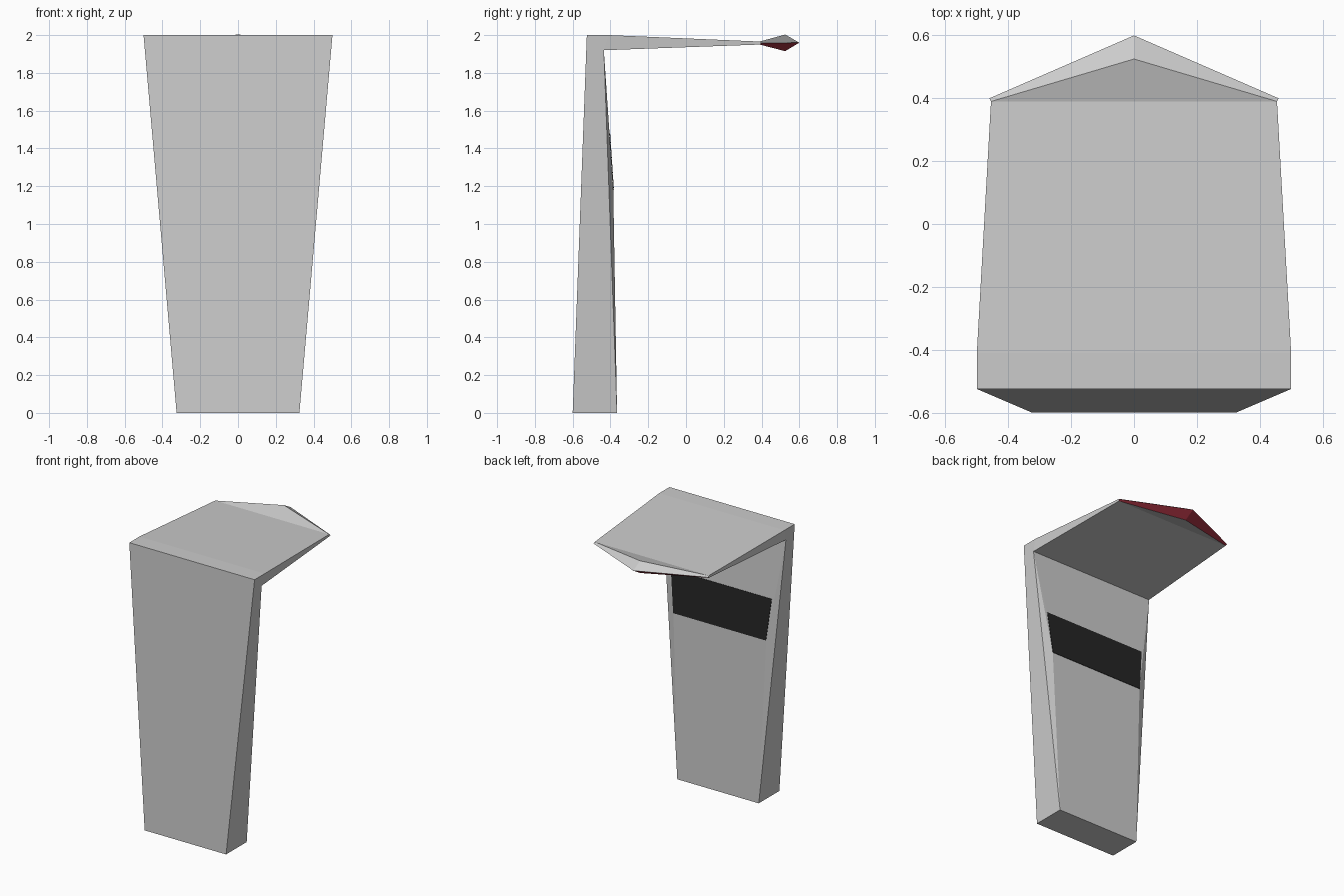
import bpy, bmesh

if "Cube" in bpy.data.objects:
    bpy.data.objects.remove(bpy.data.objects["Cube"])

# Right-hand points; lower-case letters in a face refer to the mirrored left-hand point
P = {
    "A": (.325, -.6, 0), "B": (.325, -.365, 0),              # foot
    "C": (.493, -.435, 1.92), "D": (.5, -.41, 2), "E": (.5, -.525, 2),  # head
    "S": (.37, -.385, 1.18), "R": (.402, -.405, 1.48), "T": (.22, -.435, 1.92),  # raised back
    "F": (.455, .39, 1.95), "G": (.455, .39, 1.966), "P": (.46, .40, 1.958),  # canopy corners
    "U": (0, .525, 1.915), "V": (0, .525, 2.003), "N": (0, .6, 1.96),  # canopy nose
}


def material(name, colour):
    m = bpy.data.materials.new(name)
    m.diffuse_color = (*colour, 1)
    m.use_nodes = True
    m.node_tree.nodes["Principled BSDF"].inputs["Base Color"].default_value = m.diffuse_color
    return m


def build(name, centre, paired, red, mats):
    """Make a flat-faced mesh from faces spelled as point letters; paired faces are mirrored."""
    bm = bmesh.new()
    verts = {}

    def vert(k):
        x, y, z = P[k.upper()]
        key = (x if k.isupper() else -x, y, z)
        if key not in verts:
            verts[key] = bm.verts.new(key)
        return verts[key]

    for f in centre + paired + [p.swapcase() for p in paired]:
        face = bm.faces.new([vert(k) for k in f])
        face.material_index = int(f.upper() in red)
    bmesh.ops.recalc_face_normals(bm, faces=bm.faces)
    me = bpy.data.meshes.new(name)
    for m in mats:
        me.materials.append(m)
    bm.to_mesh(me)
    bm.free()
    ob = bpy.data.objects.new(name, me)
    bpy.context.collection.objects.link(ob)
    return ob


# Tapered column with raised back panel, and canopy with a red lower lip
red = material("lip_red", (.36, .03, .05))
build("column_and_canopy",
      ["ABba", "BSsb", "SRrs", "RTtr", "AEea", "EDde", "DGgd", "GVg", "CTtcfF", "FUf"],
      ["ABCDE", "BCS", "CRS", "CTR", "CDGF", "FGP", "GVNP", "FUNP"],
      {"FUNP"}, [None, red])

# Dark display on the raised back panel
screen = build("screen", ["SRrs"], [], set(), [material("screen_dark", (.018, .018, .018))])
screen.location = (0, .002, 0)
thick = screen.modifiers.new("thickness", "SOLIDIFY")
thick.thickness = .003
thick.offset = 0
